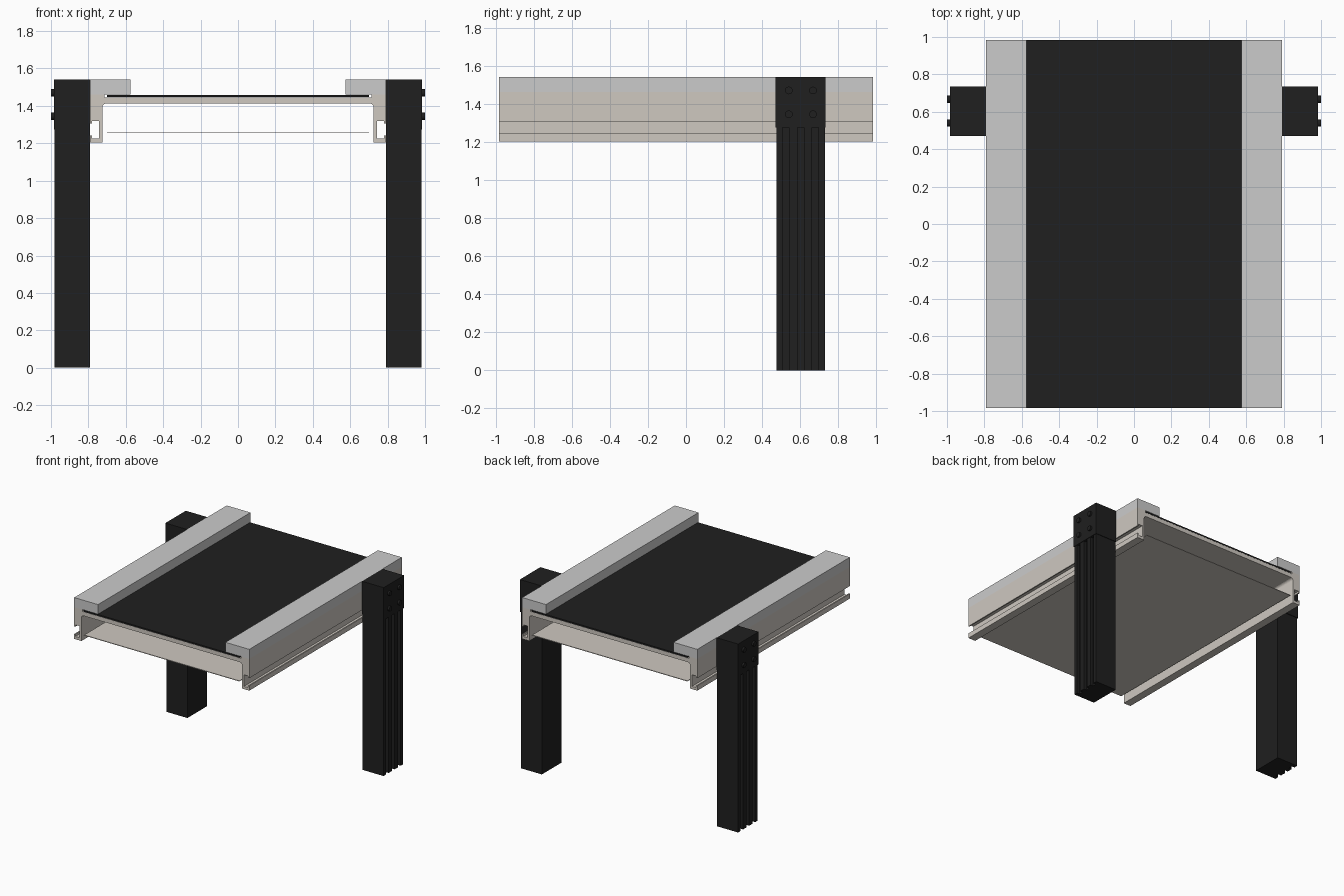
import bpy, bmesh, math

if "Cube" in bpy.data.objects:
    bpy.data.objects.remove(bpy.data.objects["Cube"])

LEN = 0.983  # half length of the conveyor


def material(name, rgb):
    m = bpy.data.materials.new(name)
    m.diffuse_color = (*rgb, 1)
    m.use_nodes = True
    m.node_tree.nodes["Principled BSDF"].inputs["Base Color"].default_value = m.diffuse_color
    return m


BLACK = material("black", (0.014, 0.014, 0.014))
BEIGE = material("warm_grey", (0.62, 0.58, 0.53))


def finish(name, bm, mat=None):
    bmesh.ops.recalc_face_normals(bm, faces=bm.faces)
    me = bpy.data.meshes.new(name)
    bm.to_mesh(me)
    bm.free()
    ob = bpy.data.objects.new(name, me)
    bpy.context.collection.objects.link(ob)
    if mat:
        me.materials.append(mat)
    return ob


def prism(name, pts, depth, mat=None):
    """Extrude a closed outline of 3D points along a vector."""
    bm = bmesh.new()
    face = bm.faces.new([bm.verts.new(p) for p in pts])
    new = bmesh.ops.extrude_face_region(bm, geom=[face], use_keep_orig=True)["geom"]
    bmesh.ops.translate(bm, vec=depth, verts=[v for v in new if isinstance(v, bmesh.types.BMVert)])
    return finish(name, bm, mat)


def along_y(name, xz, mat=None):
    return prism(name, [(x, -LEN, z) for x, z in xz], (0, 2 * LEN, 0), mat)


def rect(x0, x1, z0, z1):
    return [(x0, z0), (x1, z0), (x1, z1), (x0, z1)]


# Frame: bed and both slotted side channels in one extruded profile
half = [(0.715, 1.446), (0.715, 1.462), (0.79, 1.462), (0.79, 1.305),
        (0.78, 1.305), (0.78, 1.32), (0.742, 1.32), (0.742, 1.225),
        (0.78, 1.225), (0.78, 1.243), (0.79, 1.243), (0.79, 1.203), (0.725, 1.203)]
for i in range(6):
    a = math.radians(90 * i / 5)
    half.append((0.705 + 0.02 * math.cos(a), 1.393 + 0.02 * math.sin(a)))
along_y("frame_profile", half + [(-x, z) for x, z in reversed(half)], BEIGE)

# Carrying belt and return belt
along_y("top_belt", rect(-0.70, 0.70, 1.447, 1.459), BLACK)
along_y("return_belt", rect(-0.70, 0.70, 1.254, 1.259), BEIGE)

# Leg cross-section with three grooves in the outer face
leg = [(0.79, 0.476), (0.98, 0.476)]
for yc in (0.525, 0.6025, 0.68):
    w = 0.017
    leg += [(0.98, yc - w), (0.957, yc - w), (0.957, yc + w), (0.98, yc + w)]
leg += [(0.98, 0.729), (0.79, 0.729)]

for side, s in (("right", 1), ("left", -1)):
    # Cover rail over the belt edge
    along_y(side + "_cover_rail", [(s * x, z) for x, z in rect(0.575, 0.79, 1.462, 1.54)])
    # Leg and its bolted head block
    prism(side + "_leg", [(s * x, y, 0) for x, y in leg], (0, 0, 1.275), BLACK)
    prism(side + "_leg_head", [(s * x, y, 1.275) for x, y in rect(0.79, 0.985, 0.471, 0.734)],
          (0, 0, 0.265), BLACK)
    # Four bolt heads
    for i, (y, z) in enumerate([(y, z) for y in (0.54, 0.667) for z in (1.345, 1.47)]):
        ring = [(s * 0.98, y + 0.02 * math.cos(math.tau * k / 20), z + 0.02 * math.sin(math.tau * k / 20))
                for k in range(20)]
        bolt = prism(f"{side}_bolt_{i + 1}", ring, (s * 0.02, 0, 0), BLACK)
        bpy.ops.object.select_all(action='DESELECT')
        bolt.select_set(True)
        bpy.context.view_layer.objects.active = bolt
        bpy.ops.object.shade_smooth_by_angle()
